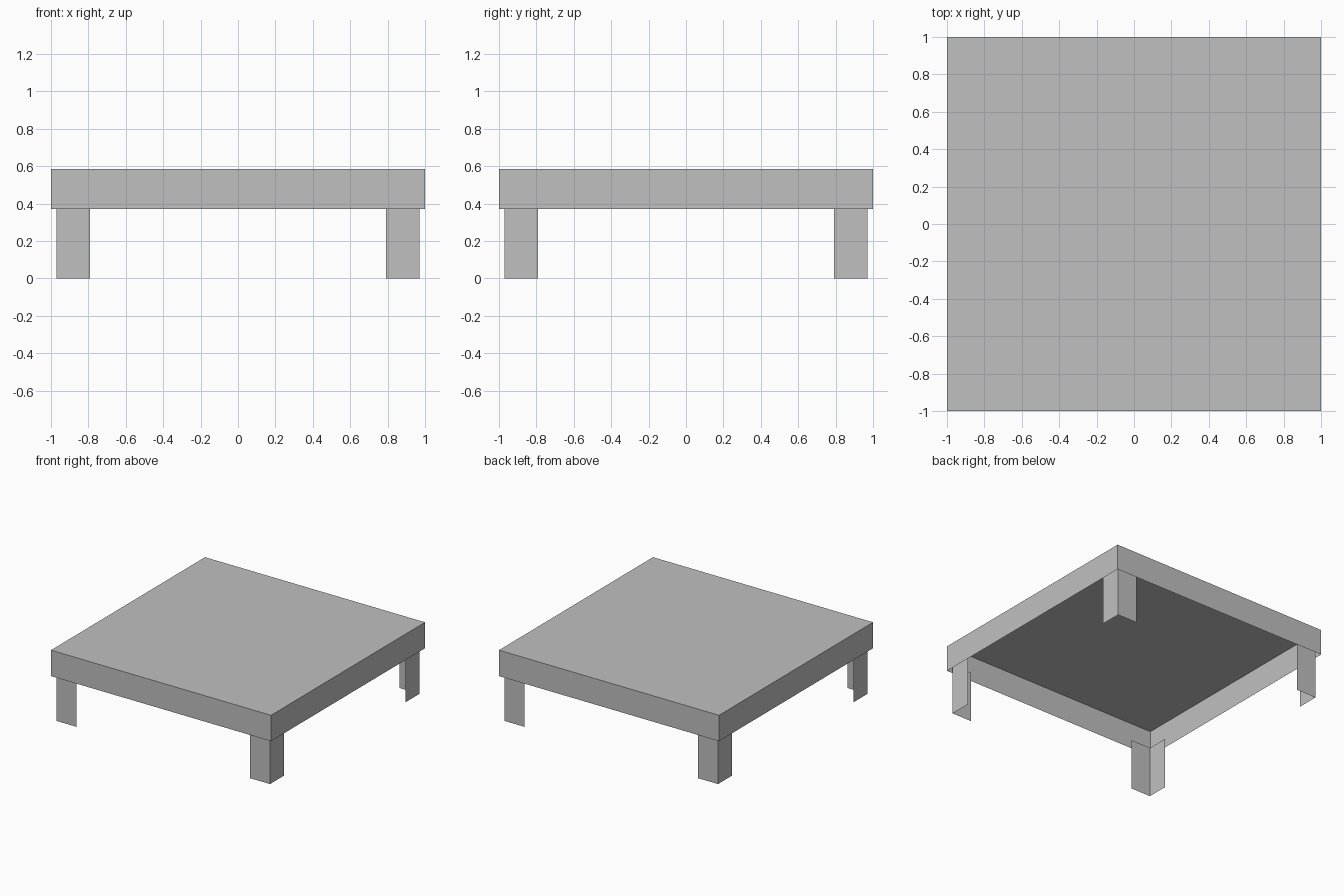
import bpy
import bmesh

old = bpy.data.objects.get("Cube")
if old:
    bpy.data.objects.remove(old, do_unlink=True)

TOP, RIM, LEG_TOP = 0.585, 0.372, 0.42
OUTER, INNER = 0.97, 0.79

grey = bpy.data.materials.new("silver grey")
grey.use_nodes = True
colour = (0.527, 0.527, 0.527, 1)
grey.diffuse_color = colour
grey.node_tree.nodes["Principled BSDF"].inputs["Base Color"].default_value = colour


def add_object(name, bm):
    mesh = bpy.data.meshes.new(name)
    bm.to_mesh(mesh)
    bm.free()
    mesh.materials.append(grey)
    obj = bpy.data.objects.new(name, mesh)
    bpy.context.collection.objects.link(obj)
    return obj


# Table top: a thin-walled tray, open underneath
bm = bmesh.new()
bmesh.ops.create_cube(bm, size=2)
for v in bm.verts:
    v.co.z = TOP if v.co.z > 0 else RIM
bm.normal_update()
under = [f for f in bm.faces if f.normal.z < -0.5]
bmesh.ops.delete(bm, geom=under, context='FACES')
add_object("table_top", bm)


# Legs: thin angle plates, one in each corner, reaching up inside the rim
def add_leg(name, sx, sy):
    bm = bmesh.new()
    profile = [(INNER, OUTER), (OUTER, OUTER), (OUTER, INNER)]
    if sx * sy > 0:
        profile.reverse()
    low = [bm.verts.new((sx * x, sy * y, 0)) for x, y in profile]
    high = [bm.verts.new((v.co.x, v.co.y, LEG_TOP)) for v in low]
    for i in range(2):
        bm.faces.new((low[i], low[i + 1], high[i + 1], high[i]))
    add_object(name, bm)


for side, sx in (("left", 1), ("right", -1)):
    for end, sy in (("front", -1), ("back", 1)):
        add_leg(f"{end}_{side}_leg", sx, sy)
